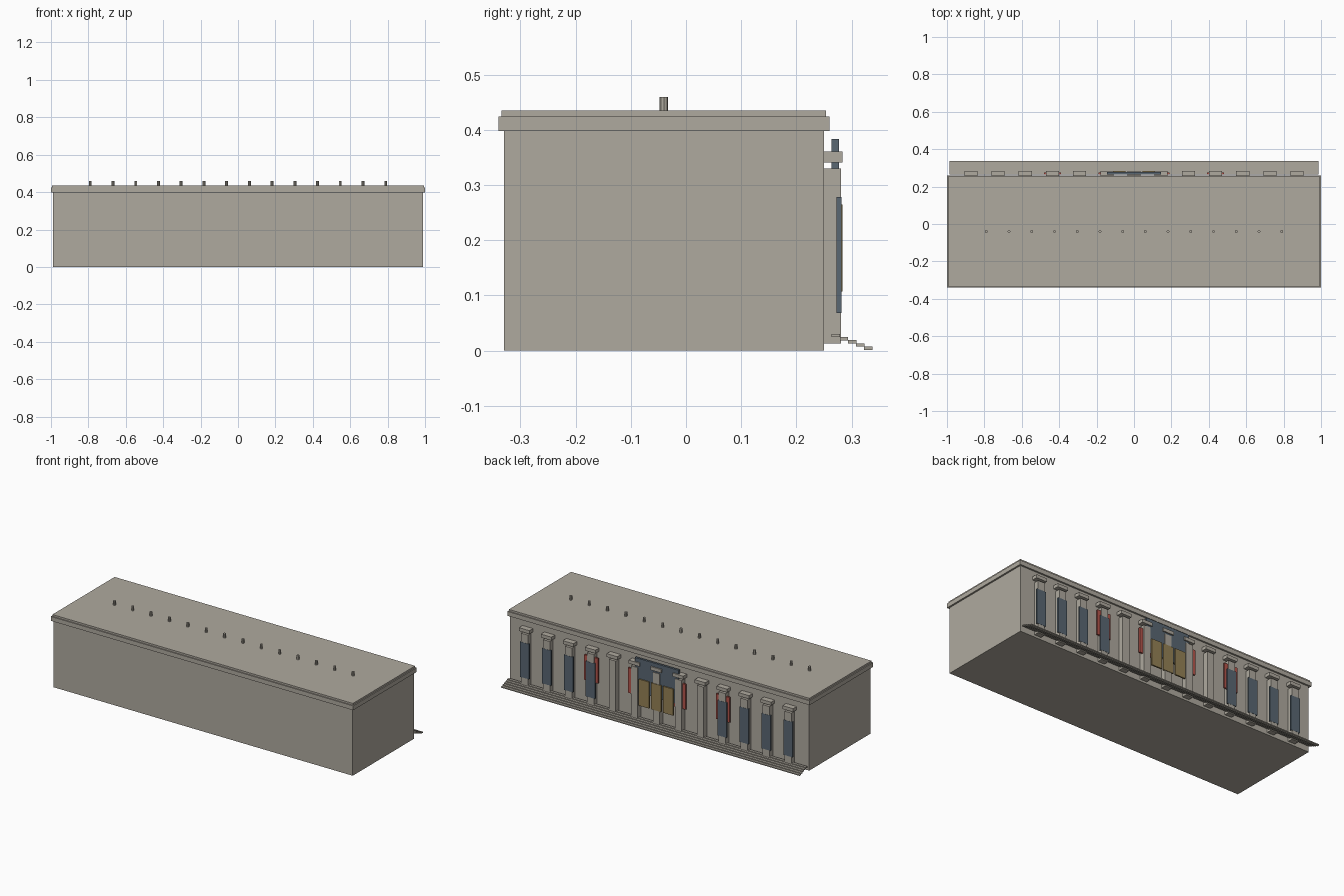
import bpy
import bmesh
from mathutils import Matrix, Vector

if "Cube" in bpy.data.objects:
    bpy.data.objects.remove(bpy.data.objects["Cube"], do_unlink=True)


def material(name, rgb):
    mat = bpy.data.materials.new(name)
    mat.use_nodes = True
    mat.diffuse_color = (*rgb, 1)
    for node in mat.node_tree.nodes:
        if node.type == "BSDF_PRINCIPLED":
            node.inputs["Base Color"].default_value = (*rgb, 1)
    return mat


STONE = material("warm_grey_stone", (0.43, 0.40, 0.345))
GLASS = material("slate_blue_glass", (0.10, 0.135, 0.17))
GOLD = material("dull_gold", (0.30, 0.22, 0.09))
RED = material("banner_red", (0.46, 0.09, 0.07))


def finish(name, bm, mat):
    mesh = bpy.data.meshes.new(name)
    bm.to_mesh(mesh)
    bm.free()
    mesh.materials.append(mat)
    obj = bpy.data.objects.new(name, mesh)
    bpy.context.collection.objects.link(obj)


def boxes(name, mat, centres, width, ys, zs):
    """One object made of equal boxes placed along x."""
    bm = bmesh.new()
    size = Vector((width, ys[1] - ys[0], zs[1] - zs[0]))
    for x in centres:
        mid = Vector((x, sum(ys) / 2, sum(zs) / 2))
        bmesh.ops.create_cube(bm, size=1, matrix=Matrix.LocRotScale(mid, None, size))
    finish(name, bm, mat)


# Main hall, cornice and roof slab
boxes("hall", STONE, [0], 1.98, (-0.33, 0.25), (0, 0.40))
boxes("cornice", STONE, [0], 2.0, (-0.34, 0.26), (0.398, 0.424))
boxes("roof_slab", STONE, [0], 1.988, (-0.334, 0.254), (0.424, 0.435))

# Row of small posts along the roof
posts = bmesh.new()
for i in range(14):
    bmesh.ops.create_cone(
        posts, cap_ends=True, segments=8, radius1=0.0078, radius2=0.0078, depth=0.027,
        matrix=Matrix.Translation(((i - 6.5) * 0.1215, -0.04, 0.4465)))
finish("roof_posts", posts, STONE)

# Colonnade on the back
bay = 0.1453
columns = [i * bay for i in range(-6, 7)]
boxes("pilaster_shafts", STONE, columns, 0.045, (0.25, 0.281), (0.013, 0.33))
boxes("pilaster_capitals", STONE, columns, 0.07, (0.25, 0.284), (0.341, 0.361))

# Tall windows on the outer pilasters
outer = [x for x in columns if abs(x) > 2.5 * bay]
boxes("tall_windows", GLASS, outer, 0.06, (0.273, 0.282), (0.068, 0.278))

# Banners and central entrance
banners = [side * i * bay for i in (1, 3) for side in (-1, 1)]
boxes("banners", RED, banners, 0.09, (0.265, 0.275), (0.16, 0.31))
boxes("entrance_glazing", GLASS, [0], 0.29, (0.264, 0.277), (0.18, 0.384))
boxes("entrance_doors", GOLD, [-0.08, 0, 0.08], 0.068, (0.275, 0.284), (0.107, 0.265))

# Thin steps running the length of the colonnade
for i in range(5):
    y = 0.264 + i * 0.0147
    z = 0.0245 - i * 0.0058
    boxes(f"step_{i + 1}", STONE, [0], 1.975, (y, y + 0.0153), (z, z + 0.006))
